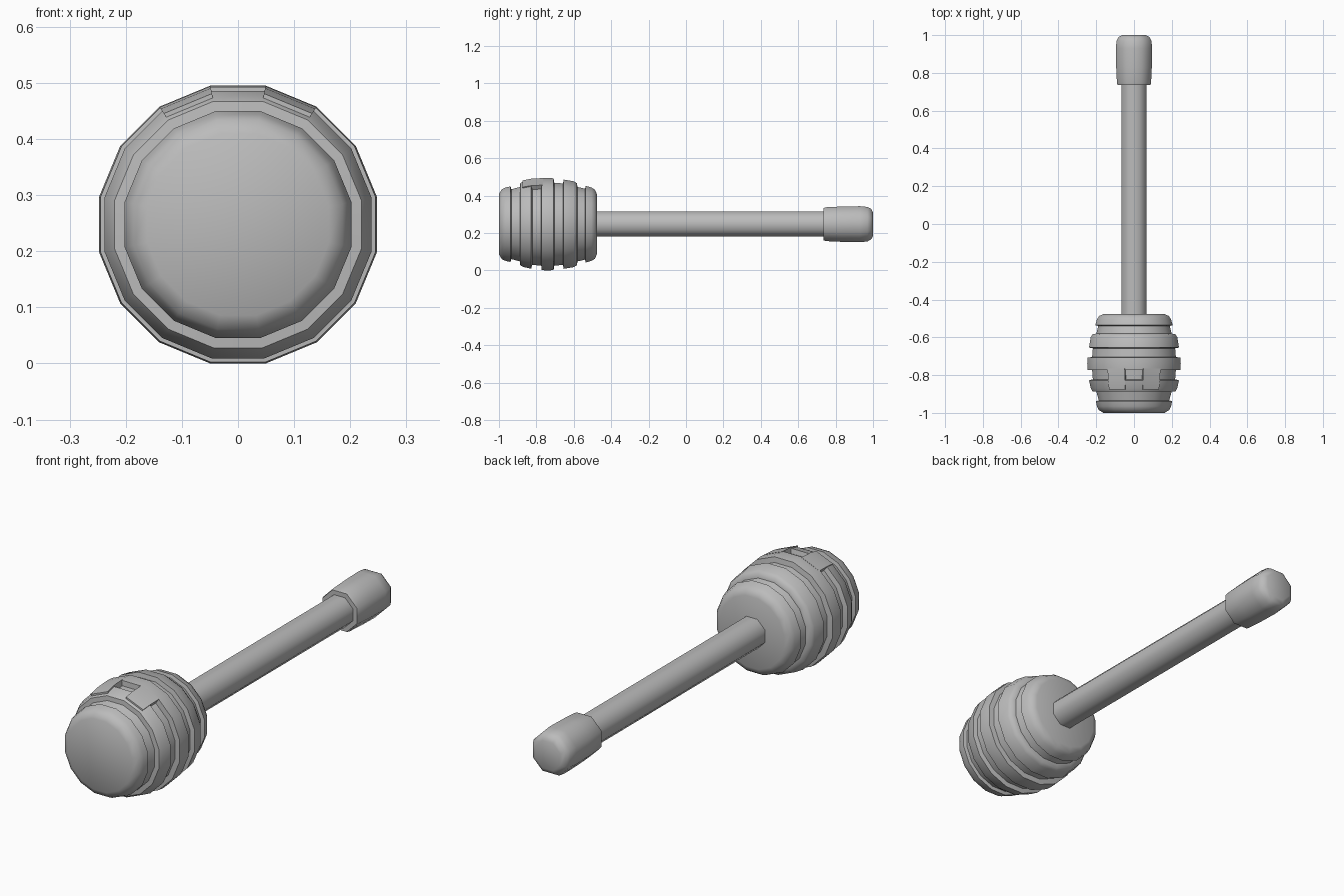
import bpy
import bmesh
from math import cos, sin, tau, radians

cube = bpy.data.objects.get("Cube")
if cube:
    bpy.data.objects.remove(cube, do_unlink=True)

AXIS_Z = 0.2475

grey = bpy.data.materials.new("plain_grey")
grey.use_nodes = True
colour = (0.5, 0.5, 0.5, 1)
grey.diffuse_color = colour
grey.node_tree.nodes["Principled BSDF"].inputs["Base Color"].default_value = colour


def lathe(name, profile, sides, start=0, count=None, angle=50):
    """Turn (y, radius) points about the long axis, fully or over a few sides."""
    bm = bmesh.new()
    full = count is None
    columns = sides if full else count + 1
    cols = []
    for i in range(columns):
        a = (start + i + 0.5) * tau / sides
        cols.append([bm.verts.new((r * cos(a), y, AXIS_Z + r * sin(a)))
                     for y, r in profile])
    rows = len(profile)
    for i in range(columns if full else columns - 1):
        a, b = cols[i], cols[(i + 1) % columns]
        for j in range(rows - 1 if full else rows):
            k = (j + 1) % rows
            bm.faces.new((a[j], a[k], b[k], b[j]))
    if full:
        bm.faces.new([c[0] for c in cols])
        bm.faces.new([c[-1] for c in cols])
    else:
        bm.faces.new(cols[0])
        bm.faces.new(cols[-1])
    bmesh.ops.recalc_face_normals(bm, faces=bm.faces)
    mesh = bpy.data.meshes.new(name)
    bm.to_mesh(mesh)
    bm.free()
    mesh.materials.append(grey)
    obj = bpy.data.objects.new(name, mesh)
    bpy.context.collection.objects.link(obj)
    bpy.ops.object.select_all(action='DESELECT')
    obj.select_set(True)
    bpy.context.view_layer.objects.active = obj
    bpy.ops.object.shade_smooth_by_angle(angle=radians(angle))
    return obj


# Ribbed head: five rounded rings separated by grooves
head = [
    (-1.0, 0.165), (-0.985, 0.19), (-0.965, 0.2), (-0.938, 0.206),
    (-0.934, 0.19), (-0.888, 0.203),
    (-0.886, 0.224), (-0.87, 0.233), (-0.828, 0.243),
    (-0.822, 0.222), (-0.774, 0.226),
    (-0.772, 0.25), (-0.74, 0.2525), (-0.708, 0.25),
    (-0.704, 0.226), (-0.658, 0.222),
    (-0.654, 0.243), (-0.6, 0.234), (-0.584, 0.224),
    (-0.58, 0.203), (-0.54, 0.193),
    (-0.536, 0.209), (-0.505, 0.2), (-0.487, 0.188), (-0.477, 0.165),
]
lathe("ribbed_head", head, 16)

# Two bridges that fill the groove beside the top of the head
bridge = [(-0.875, 0.215), (-0.875, 0.238), (-0.828, 0.248),
          (-0.765, 0.2515), (-0.765, 0.215)]
for side, start in (("left", 2), ("right", 4)):
    lathe(side + "_bridge", bridge, 16, start, 1)

# Handle rod
lathe("handle", [(-0.5, 0.0725), (0.78, 0.0725)], 8)

# Rounded end knob
knob = [(0.735, 0.094), (0.75, 0.098), (0.83, 0.102), (0.93, 0.104),
        (0.97, 0.1), (0.99, 0.088), (1.0, 0.068)]
lathe("end_knob", knob, 8)
